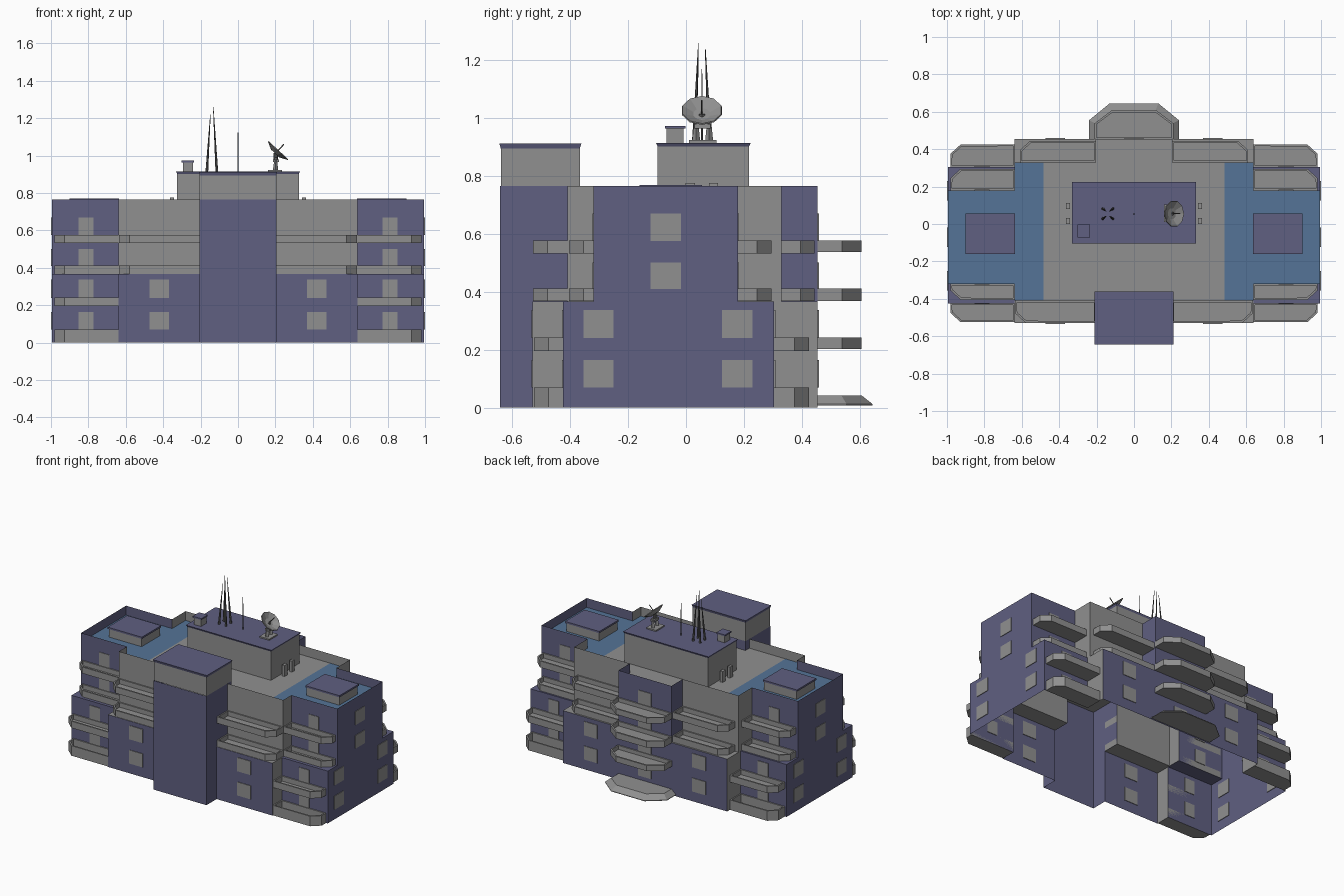
import bpy, bmesh, math
from mathutils import Vector, Matrix

if "Cube" in bpy.data.objects:
    bpy.data.objects.remove(bpy.data.objects["Cube"])


def mat(name, r, g, b):
    m = bpy.data.materials.new(name)
    m.diffuse_color = (r, g, b, 1)
    m.use_nodes = True
    m.node_tree.nodes["Principled BSDF"].inputs["Base Color"].default_value = m.diffuse_color
    return m


GREY = mat("concrete grey", 0.28, 0.28, 0.28)
PURPLE = mat("slate purple", 0.115, 0.115, 0.22)
BLUE = mat("roof blue", 0.09, 0.175, 0.31)
DARK = mat("antenna metal", 0.10, 0.10, 0.10)


def finish(bm, name, mats, recalc=True):
    if recalc:
        bmesh.ops.recalc_face_normals(bm, faces=bm.faces[:])
    me = bpy.data.meshes.new(name)
    bm.to_mesh(me)
    bm.free()
    for m in mats:
        me.materials.append(m)
    ob = bpy.data.objects.new(name, me)
    bpy.context.scene.collection.objects.link(ob)
    return ob


def prism(name, pts, z0, z1, m, top=None, rim=0):
    """Vertical prism; optional different top outline, optional sunken floor inside a rim."""
    bm = bmesh.new()
    lo = [bm.verts.new((x, y, z0)) for x, y in pts]
    hi = [bm.verts.new((x, y, z1)) for x, y in (top or pts)]
    n = len(pts)
    bm.faces.new(lo)
    cap = bm.faces.new(hi)
    for i in range(n):
        j = (i + 1) % n
        bm.faces.new((lo[i], lo[j], hi[j], hi[i]))
    bmesh.ops.recalc_face_normals(bm, faces=bm.faces[:])
    if rim:
        bmesh.ops.inset_region(bm, faces=[cap], thickness=rim)
        ext = bmesh.ops.extrude_discrete_faces(bm, faces=[cap])
        for v in ext["faces"][0].verts:
            v.co.z = z0 + 0.012
    return finish(bm, name, [m], recalc=False)


def rect(x0, x1, y0, y1):
    return [(x0, y0), (x1, y0), (x1, y1), (x0, y1)]


def box(name, x0, x1, y0, y1, z0, z1, m):
    return prism(name, rect(x0, x1, y0, y1), z0, z1, m)


def rod(name, a, b, r0, r1, m, sides=6):
    a, b = Vector(a), Vector(b)
    bm = bmesh.new()
    bmesh.ops.create_cone(bm, segments=sides, radius1=r0, radius2=r1, depth=(b - a).length, cap_ends=True)
    rot = (b - a).to_track_quat('Z', 'Y').to_matrix().to_4x4()
    bm.transform(Matrix.Translation((a + b) / 2) @ rot)
    return finish(bm, name, [m])


# Building shell: lower outline, terraces, upper outline, sunken roof (open underneath)
W, M, T = 0.995, 0.638, 0.205
TERRACE, TOP, ROOF = 0.367, 0.765, 0.70
low = [(T, -.643), (T, -.53), (M, -.53), (M, -.425), (W, -.425), (W, .305),
       (M, .305), (M, .455), (T, .455), (T, .455)]
up = [(T, -.643), (T, -.41), (M, -.41), (M, -.32), (W, -.32), (W, .18),
      (M, .18), (M, .33), (T, .33), (T, .455)]


def mirrored(h):
    return h + [(-x, y) for x, y in reversed(h)]


low, up = mirrored(low), mirrored(up)
bm = bmesh.new()


def quad(cos, mi):
    f = bm.faces.new([bm.verts.new(c) for c in cos])
    if f.calc_area() < 1e-5:
        bm.faces.remove(f)
    else:
        f.material_index = mi


for i in range(len(low)):
    j = (i + 1) % len(low)
    for (a, b, z0, z1, upper) in ((low[i], low[j], 0, TERRACE, False), (up[i], up[j], TERRACE, TOP, True)):
        cx = abs(a[0] + b[0]) / 2
        side = abs(a[0] - b[0]) < 1e-4
        grey = (side and abs(cx - M) < .01) or (upper and not side and T < cx < M)
        quad([(*a, z0), (*b, z0), (*b, z1), (*a, z1)], 0 if grey else 1)
    cx = abs(low[i][0] + low[j][0]) / 2
    quad([(*low[i], TERRACE), (*low[j], TERRACE), (*up[j], TERRACE), (*up[i], TERRACE)], 1 if cx > M else 0)
finish(bm, "building_shell", [GREY, PURPLE], recalc=False)

# Roof deck with blue ends
bm = bmesh.new()
bm.faces.new([bm.verts.new((x, y, ROOF)) for x, y in up])
for s in (-1, 1):
    bmesh.ops.bisect_plane(bm, geom=bm.verts[:] + bm.edges[:] + bm.faces[:],
                           plane_co=(s * .485, 0, 0), plane_no=(1, 0, 0))
for f in bm.faces:
    f.material_index = 1 if abs(f.calc_center_bounds().x) > .5 else 0
finish(bm, "roof_deck", [GREY, BLUE], recalc=False)

# Front stair tower head
box("tower_back", -T, T, -.45, -.367, ROOF, .765, PURPLE)
box("tower_head", -T, T, -.64, -.367, .765, .898, GREY)
prism("tower_cap", rect(-T, T, -.64, -.367), .895, .912, PURPLE, rect(-.21, .21, -.645, -.362))


# Balconies with a chamfered outer corner
def balcony(name, x0, x1, yw, yo, z0, z1, cx=.055, cy=.05):
    s = 1 if yo > yw else -1
    pts = [(x0, yw), (x1, yw), (x1, yo - s * cy), (x1 - cx, yo), (x0, yo)]
    for sx in (1, -1):
        prism(name, [(sx * x, y) for x, y in pts], z0, z1, GREY, rim=.012)


for z0, z1 in ((0, .07), (.195, .242)):
    balcony("wing_front_balcony", M, .982, -.425, -.525, z0, z1)
    balcony("wing_back_balcony", M, .982, .305, .425, z0, z1)
for z0, z1 in ((.368, .412), (.532, .577)):
    balcony("wing_front_upper_balcony", M, .982, -.32, -.405, z0, z1)
    balcony("wing_back_upper_balcony", M, .982, .18, .295, z0, z1)
    balcony("middle_front_balcony", T, .635, -.41, -.528, z0, z1)
    balcony("middle_back_balcony", T, .61, .33, .445, z0, z1)


def bay(x, y, cx, cy):
    return [(-x, .455), (x, .455), (x, y - cy), (x - cx, y), (-x + cx, y), (-x, y - cy)]


for z0, z1 in ((.203, .242), (.368, .412), (.537, .577)):
    prism("rear_bay_balcony", bay(.21, .607, .09, .068), z0, z1, GREY, rim=.012)
prism("entrance_step", bay(.24, .645, .11, .09), .008, .012, GREY)
prism("entrance_step_slope", bay(.24, .645, .11, .09), .012, .042, GREY, bay(.205, .607, .09, .07))

# Windows as thin plates
LEVELS = [(.07, .165), (.24, .337), (.41, .502), (.575, .67)]
P = .004
for k, (z0, z1) in enumerate(LEVELS):
    yf, yb = (-.425, .305) if k < 2 else (-.32, .18)
    for s in (-1, 1):
        for y in (yf, yb):
            c = s * .813
            box("wing_window", c - .04, c + .04, y - P, y + P, z0, z1, GREY)
        if k < 2:
            for y in (-.53, .455):
                c = s * .42
                box("middle_window", c - .052, c + .052, y - P, y + P, z0, z1, GREY)
        for c in ((-.303, .177) if k < 2 else (-.07,)):
            box("side_window", s * W - P, s * W + P, c - .052, c + .052, z0, z1, GREY)
    box("rear_window", -.05, .05, .455 - P, .455 + P, z0, z1, GREY)

# Rooftop: penthouse, side hatches, vents, chimney
box("penthouse", -.325, .325, -.098, .218, ROOF, .905, GREY)
prism("penthouse_cap", rect(-.325, .325, -.098, .218), .902, .915, PURPLE, rect(-.332, .332, -.104, .224))
for s in (-1, 1):
    xs = sorted((s * .635, s * .9))
    box("roof_hatch", xs[0] + .005, xs[1] - .005, -.155, .05, ROOF, .76, GREY)
    box("roof_hatch_lid", *xs, -.16, .055, .758, .77, PURPLE)
    for y in (.015, .095):
        box("roof_vent", s * .353 - .01, s * .353 + .01, y - .016, y + .016, ROOF, .777, GREY)
box("chimney", -.295, -.24, -.067, -.008, .915, .966, GREY)
box("chimney_cap", -.301, -.234, -.073, -.002, .964, .974, PURPLE)

# Antenna masts
for sx, sy, h in ((-1, -1, 1.20), (1, -1, 1.26), (1, 1, 1.24), (-1, 1, 1.22)):
    rod("antenna_mast", (-.14 + sx * .027, .055 + sy * .027, .91),
        (-.14 + sx * .008, .055 + sy * .012, h), .008, .001, DARK)
rod("antenna_whip", (0, .055, .91), (0, .055, 1.17), .004, .001, DARK)

# Satellite dish on its stand
box("dish_base", .16, .235, .01, .105, .913, .924, GREY)
for y in (.035, .08):
    rod("dish_leg", (.2, y, .92), (.203, y, .99), .014, .007, GREY, 4)
box("dish_yoke", .188, .218, .03, .085, .965, .98, GREY)
axis = Vector((.68, 0, .73))
bm = bmesh.new()
rings = []
for r, h in ((.03, -.014), (.07, .006)):
    rings.append([bm.verts.new((r * math.cos(a), r * math.sin(a), h))
                  for a in (2 * math.pi * (i + .5) / 10 for i in range(10))])
bm.faces.new(rings[0])
for i in range(10):
    j = (i + 1) % 10
    bm.faces.new((rings[0][i], rings[0][j], rings[1][j], rings[1][i]))
bm.transform(Matrix.Translation((.212, .055, 1.025)) @ axis.to_track_quat('Z', 'Y').to_matrix().to_4x4())
dish = finish(bm, "satellite_dish", [GREY])
sol = dish.modifiers.new("thickness", 'SOLIDIFY')
sol.thickness = .005
c = Vector((.212, .055, 1.025))
rod("dish_feed", c - axis * .012, c + axis * .05, .003, .003, DARK)
rod("dish_pivot", (.203, .055, .975), c - axis * .014, .012, .012, DARK)
